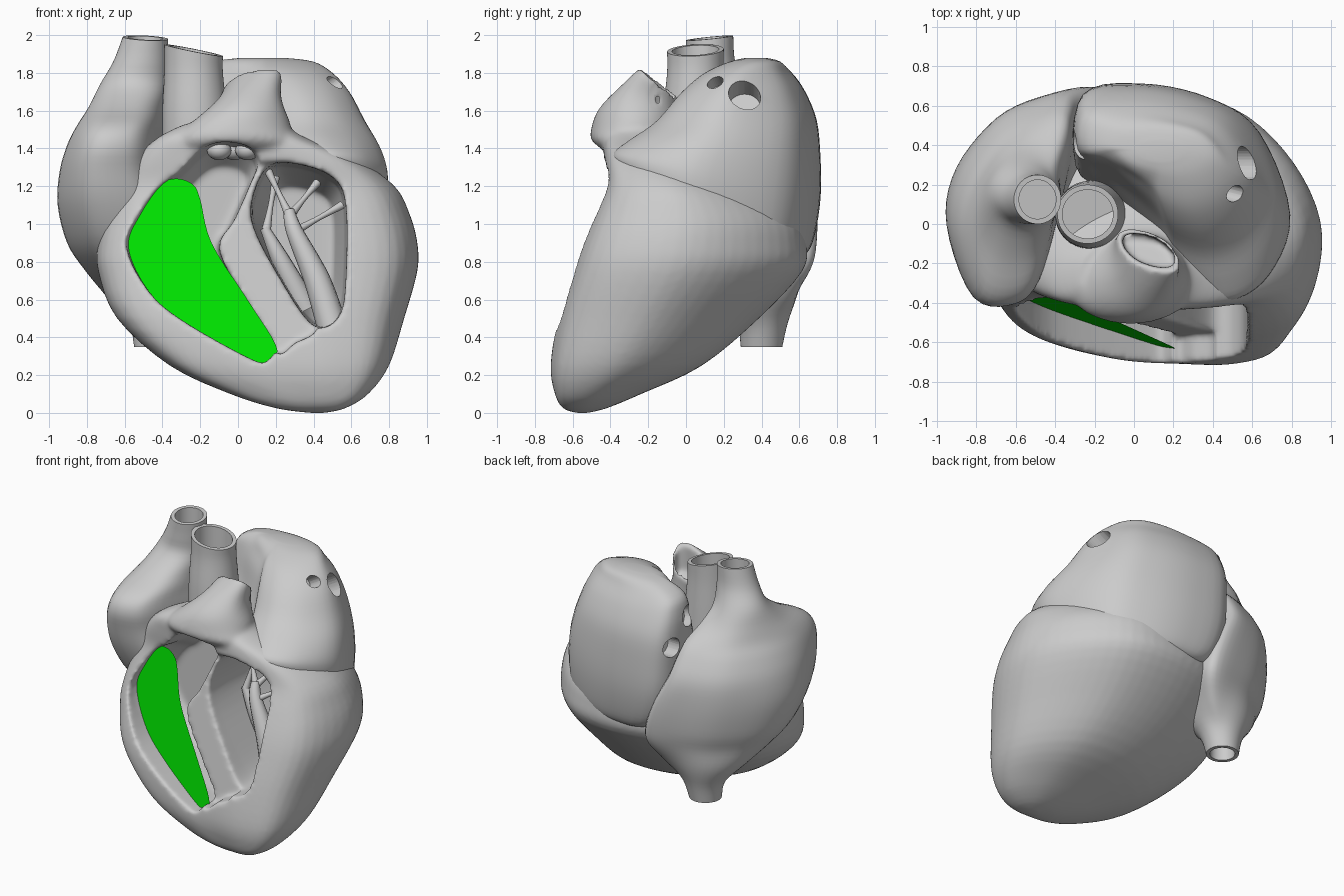
import bpy, bmesh, math
from mathutils import Vector

if "Cube" in bpy.data.objects:
    bpy.data.objects.remove(bpy.data.objects["Cube"])

def catmull(pts, steps, closed):
    """Smooth interpolation through tuples of any length."""
    n, out = len(pts), []
    for i in range(n if closed else n - 1):
        idx = [i - 1, i, i + 1, i + 2]
        p = [Vector(pts[k % n if closed else min(max(k, 0), n - 1)]) for k in idx]
        for s in range(steps):
            t = s / steps
            out.append(0.5 * (2 * p[1] + (p[2] - p[0]) * t
                              + (2 * p[0] - 5 * p[1] + 4 * p[2] - p[3]) * t * t
                              + (3 * p[1] - p[0] - 3 * p[2] + p[3]) * t ** 3))
    return out if closed else out + [Vector(pts[-1])]

def flat(pts, steps):
    return catmull([p + (0,) for p in pts], steps, True)

def smooth(ob, angle=50):
    bpy.ops.object.select_all(action='DESELECT')
    ob.select_set(True)
    bpy.context.view_layer.objects.active = ob
    bpy.ops.object.shade_smooth_by_angle(angle=math.radians(angle))

def finish(name, bm):
    bmesh.ops.recalc_face_normals(bm, faces=bm.faces)
    me = bpy.data.meshes.new(name)
    bm.to_mesh(me)
    bm.free()
    ob = bpy.data.objects.new(name, me)
    bpy.context.collection.objects.link(ob)
    smooth(ob)
    return ob

def skin(name, rings):
    """Bridge equal-length rings of points and cap both ends."""
    bm = bmesh.new()
    vs = [[bm.verts.new(p) for p in r] for r in rings]
    n = len(vs[0])
    for a, b in zip(vs, vs[1:]):
        for i in range(n):
            bm.faces.new((a[i], a[(i + 1) % n], b[(i + 1) % n], b[i]))
    bm.faces.new(vs[0])
    bm.faces.new(vs[-1])
    return finish(name, bm)

def loft(name, outline, sections, lips=(), depth=.3, steps=4):
    """sections: (z, x0, x1, y0, y1, slope in y, slope in x, roundness)."""
    shape = flat(outline, 5)
    secs = [tuple(s) + (0,) * (8 - len(s)) for s in sections]
    secs = [tuple(s) for s in catmull(secs, steps, False)]

    def inner(s, dz):
        t = 0.026
        return (s[0] + dz, s[1] + t, s[2] - t, s[3] + t, s[4] - t) + s[5:]
    if 'top' in lips:
        e = secs[-1]
        secs += [inner(e, 0), inner(e, -depth)]
    if 'bottom' in lips:
        e = secs[0]
        secs = [inner(e, 0.2), inner(e, 0)] + secs
    rings = []
    for z, x0, x1, y0, y1, sy, sx, rnd in secs:
        ring = []
        for p in shape:
            q = p.lerp(p.normalized(), rnd)
            dx, dy = q.x * (x1 - x0) / 2, q.y * (y1 - y0) / 2
            ring.append(((x0 + x1) / 2 + dx, (y0 + y1) / 2 + dy, z + sy * dy + sx * dx))
        rings.append(ring)
    return skin(name, rings)

def chamber(name, outline, layers, tilt=0):
    """Cutter: front-view outline swept backwards, layers are (y, scale)."""
    pts = [(p.x, p.y) for p in flat(outline, 4)]
    cx, cz = (sum(p[k] for p in pts) / len(pts) for k in (0, 1))
    return skin(name, [[(cx + (x - cx) * s, y + tilt * z, cz + (z - cz) * s) for x, z in pts]
                       for y, s in layers])

def bore(loc, direction, r, depth=0.26):
    bpy.ops.mesh.primitive_cylinder_add(vertices=32, radius=r, depth=depth, location=loc)
    ob = bpy.context.object
    ob.rotation_euler = Vector(direction).to_track_quat('Z', 'Y').to_euler()
    return ob

def carve(ob, cutters):
    for c in cutters:
        c.hide_render = True
        m = ob.modifiers.new('cut', 'BOOLEAN')
        m.operation, m.solver, m.object = 'DIFFERENCE', 'EXACT', c
        bpy.context.view_layer.objects.active = ob
        bpy.ops.object.modifier_apply(modifier=m.name)
    smooth(ob)

def cord(name, pts, radii):
    cu = bpy.data.curves.new(name, 'CURVE')
    cu.dimensions, cu.bevel_depth, cu.use_fill_caps = '3D', 1, True
    sp = cu.splines.new('POLY')
    path = catmull([p + (r,) for p, r in zip(pts, radii)], 6, False)
    sp.points.add(len(path) - 1)
    for q, p in zip(sp.points, path):
        q.co, q.radius = (p[0], p[1], p[2], 1), p[3]
    sp.use_smooth = True
    bpy.context.collection.objects.link(bpy.data.objects.new(name, cu))

def ellipse(lag):
    """Unit ellipse, tilted diagonally when lag differs from -90 degrees."""
    return [(math.cos(a), math.cos(a + math.radians(lag))) for a in
            (k * math.pi / 6 for k in range(12))]

# Ventricles: blunt front, rounded back
ventricles = loft('ventricles',
    [(-1, -.25), (-.9, -.74), (-.48, -.95), (0, -1), (.5, -1), (.87, -.8), (1, -.15),
     (.83, .46), (.47, .92), (0, 1), (-.5, .78), (-.88, .32)],
    [(0, .38, .46, -.58, -.52), (.025, .2, .57, -.65, -.42), (.1, -.04, .69, -.69, -.24),
     (.25, -.36, .8, -.71, .08), (.5, -.64, .88, -.67, .38), (.75, -.74, .95, -.6, .61),
     (.9, -.74, .95, -.55, .63), (1.05, -.7, .91, -.49, .58), (1.2, -.64, .83, -.43, .4),
     (1.35, -.54, .62, -.43, .15), (1.46, -.42, .35, -.43, 0), (1.53, -.28, .25, -.38, -.05)])

# Open chambers seen from the front, and the recessed wall between them
right_cut = chamber('right_chamber_cutter',
    [(-.32, 1.27), (-.15, 1.42), (.03, 1.42), (.11, 1.34), (.06, 1.2), (-.02, 1.02), (-.1, .86),
     (.06, .57), (.19, .36), (.16, .28), (.08, .28), (-.28, .48), (-.47, .64), (-.59, .88),
     (-.52, 1.06), (-.42, 1.2)], [(-1, 1), (-.4, 1), (-.2, .92), (-.08, .75)])
left_cut = chamber('left_chamber_cutter',
    [(.15, 1.3), (.3, 1.32), (.5, 1.25), (.57, 1.1), (.57, .7), (.54, .52), (.45, .45),
     (.36, .5), (.23, .7), (.1, .94), (.07, 1.1)], [(-1, 1), (-.4, 1), (0, .95), (.25, .7)])
wall_cut = chamber('wall_cutter',
    [(.13, 1.33), (.02, 1.2), (-.15, .9), (.04, .58), (.2, .32), (.3, .37), (.42, .45),
     (.32, .65), (.22, .9), (.22, 1.25)], [(-1.2, 1), (-.62, 1)], tilt=.17)
carve(ventricles, [right_cut, left_cut, wall_cut])

# Pulmonary trunk, fused with the ventricles into one soft surface
trunk = loft('pulmonary_trunk', ellipse(130),
     [(1.37, -.4, .4, -.42, -.1, 0, 0, 1), (1.43, -.36, .33, -.5, -.08, -.05, 0, 1),
      (1.48, -.32, .29, -.5, -.07, -.15, 0, 1), (1.55, -.22, .27, -.46, -.05, -.3, 0, 1),
      (1.64, -.13, .24, -.36, -.03, -.55, 0, .7), (1.74, -.09, .24, -.25, -.02, -.8, -.05, .2)],
     lips=('top',), depth=.18)
carve(trunk, [right_cut])
bpy.ops.object.select_all(action='DESELECT')
trunk.select_set(True)
ventricles.select_set(True)
bpy.context.view_layer.objects.active = ventricles
bpy.ops.object.join()
for kind, key, val in (('REMESH', 'voxel_size', .015), ('SMOOTH', 'iterations', 8)):
    m = ventricles.modifiers.new(kind, kind)
    setattr(m, key, val)
    bpy.ops.object.modifier_apply(modifier=m.name)
smooth(ventricles, 80)

# Right atrium with upper and lower veins
right_atrium = loft('right_atrium',
    [(.45, -.72), (.02, -.97), (-.64, -.92), (-1, -.3), (-.87, .24), (-.3, .74), (.38, .96),
     (.95, 1), (1, .6), (.8, 0)],
    [(.35, -.55, -.33, .29, .51, 0, 0, 1), (.48, -.58, -.28, .26, .54, 0, 0, 1),
     (.62, -.7, -.18, .1, .6, 0, 0, .5), (.76, -.81, -.13, -.1, .65), (.9, -.9, -.13, -.25, .68),
     (1.1, -.95, -.2, -.35, .68), (1.28, -.94, -.29, -.4, .65), (1.42, -.9, -.32, -.42, .58),
     (1.52, -.85, -.34, -.36, .5), (1.62, -.79, -.36, -.17, .4, 0, 0, .4),
     (1.74, -.73, -.37, -.02, .31, 0, 0, 1), (1.86, -.66, -.37, 0, .26, 0, 0, 1),
     (1.985, -.61, -.37, 0, .25, .1, -.05, 1)],
    lips=('top', 'bottom'))

# Left atrium with four vein openings
left_atrium = loft('left_atrium',
    [(-1, .22), (-.92, .9), (-.36, 1), (.25, .87), (.71, .56), (1, -.2), (.8, -.76),
     (.43, -1), (.06, -.87), (-.15, -.54), (-.65, -.05)],
    [(1.0, -.1, .7, -.3, .58, -.4), (1.05, -.17, .77, -.36, .64, -.4),
     (1.13, -.24, .79, -.38, .68, -.35), (1.26, -.29, .79, -.38, .71, -.22),
     (1.4, -.3, .75, -.29, .71, -.1), (1.55, -.3, .67, -.15, .69), (1.7, -.29, .59, -.02, .63),
     (1.8, -.25, .5, .1, .56), (1.86, -.13, .4, .23, .5, 0, 0, .5), (1.88, .02, .24, .32, .42, 0, 0, 1)])
veins = [bore((.57, .31, 1.68), (.85, 0, .5), .085), bore((.53, .15, 1.76), (.8, -.2, .5), .045),
         bore((-.29, .4, 1.65), (-1, -.1, .25), .075, .14), bore((-.28, .58, 1.48), (-1, .2, .1), .07, .2)]
carve(left_atrium, veins + [left_cut, right_cut])
carve(right_atrium, [right_cut])
for c in veins + [left_cut, right_cut, wall_cut]:
    bpy.data.objects.remove(c)

# Aorta
loft('aorta', ellipse(-90),
     [(1.36, -.4, -.04, -.13, .22), (1.6, -.4, -.06, -.12, .21), (1.8, -.39, -.08, -.1, .2),
      (1.92, -.39, -.08, -.1, .2, .05, -.2)], lips=('top',), depth=.5)

# Valve cusps below the trunk
for i, (x, y) in enumerate([(-.1, -.3), (-.02, -.24), (.05, -.31)]):
    bpy.ops.mesh.primitive_uv_sphere_add(segments=20, ring_count=12, radius=.065, location=(x, y, 1.39))
    ob = bpy.context.object
    ob.name = f'valve_cusp_{i + 1}'
    ob.scale.z = .8
    smooth(ob, 80)

# Papillary muscles and valve cords inside the left chamber
cord('papillary_muscle_front', [(.5, -.3, .45), (.42, -.26, .7), (.3, -.22, .96), (.27, -.18, 1.07)],
     [.08, .07, .045, .03])
cord('papillary_muscle_back', [(.36, -.1, .55), (.23, -.12, .8), (.14, -.12, .98)], [.07, .05, .025])
for i, (a, b) in enumerate([((.27, -.18, 1.05), (.16, -.1, 1.28)), ((.28, -.18, 1.05), (.42, -.05, 1.22)),
                            ((.3, -.22, .96), (.55, -.1, 1.1)), ((.15, -.12, .97), (.2, -.05, 1.25))]):
    mid = tuple((p + q) / 2 for p, q in zip(a, b))
    cord(f'valve_cord_{i + 1}', [a, mid, b], [.025, .014, .022])

# Green section surface over the right chamber
green = bpy.data.materials.new('section_green')
green.diffuse_color = (0, 0.8, 0, 1)
green.use_nodes = True
green.node_tree.nodes["Principled BSDF"].inputs["Base Color"].default_value = green.diffuse_color
bm = bmesh.new()
edge = [(-.33, 1.24), (-.43, 1.2), (-.54, 1.04), (-.61, .89), (-.57, .75), (-.48, .62), (-.3, .48),
        (-.05, .34), (.09, .265), (.18, .28), (.2, .36), (.05, .6), (-.14, .9), (-.2, 1.13), (-.24, 1.21)]
bm.faces.new([bm.verts.new((p.x, -.62 - .26 * p.x + .127 * p.y, p.y)) for p in flat(edge, 5)])
section = finish('section_surface', bm)
if section.data.polygons[0].normal.y > 0:
    section.data.flip_normals()
section.data.materials.append(green)
